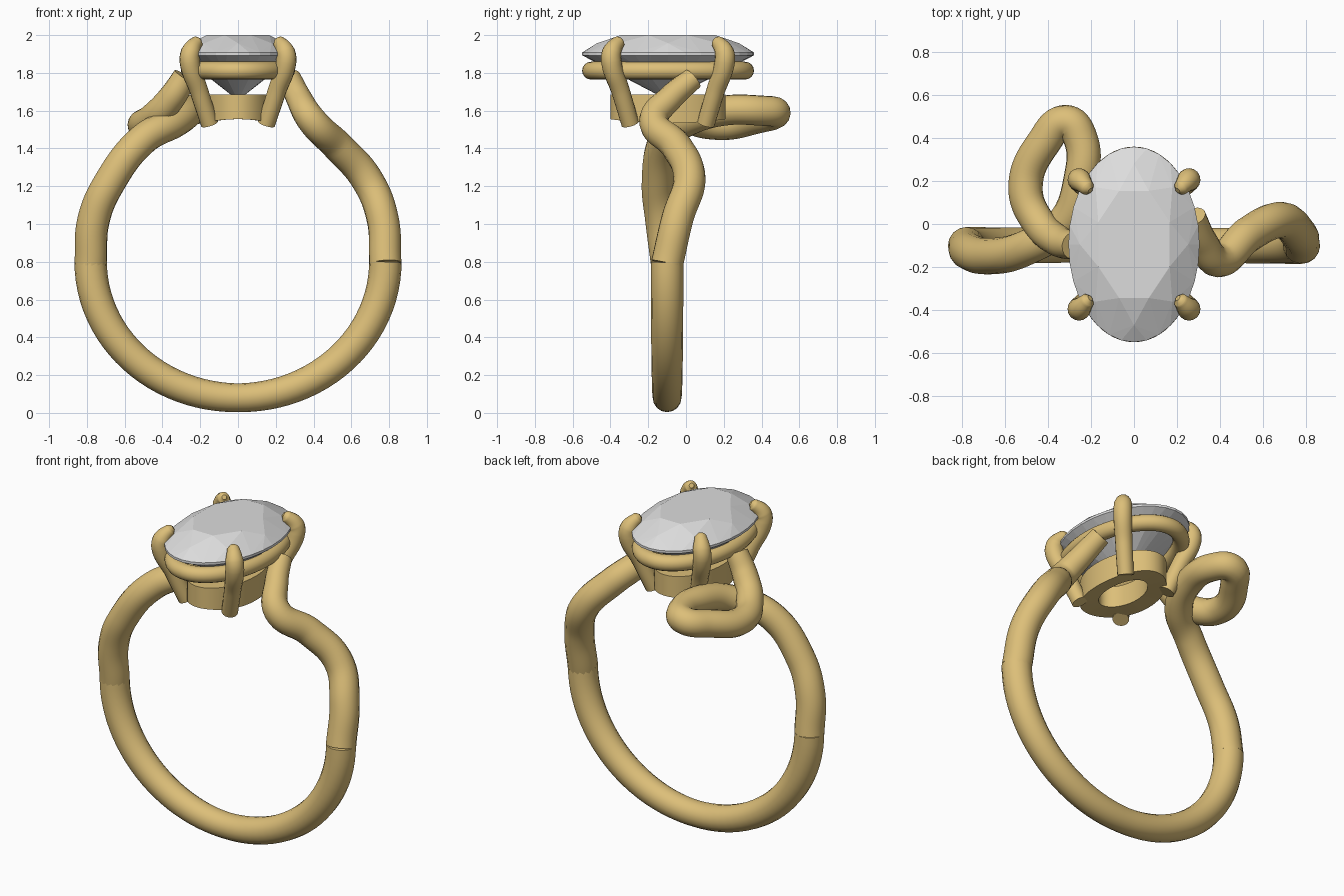
import bpy, bmesh
from math import sin, cos, pi, tau

if "Cube" in bpy.data.objects:
    bpy.data.objects.remove(bpy.data.objects["Cube"], do_unlink=True)

CY = -0.095  # setting centre along y


def material(name, rgb, metallic=0.0):
    m = bpy.data.materials.new(name)
    m.use_nodes = True
    m.diffuse_color = (*rgb, 1)
    m.node_tree.nodes["Principled BSDF"].inputs["Base Color"].default_value = (*rgb, 1)
    return m


GOLD = material("yellow_gold", (0.72, 0.52, 0.19))
STONE = material("pale_stone", (0.72, 0.72, 0.72))


def add_mesh(name, bm, mat, smooth=True):
    bmesh.ops.recalc_face_normals(bm, faces=bm.faces)
    me = bpy.data.meshes.new(name)
    bm.to_mesh(me)
    bm.free()
    me.materials.append(mat)
    ob = bpy.data.objects.new(name, me)
    bpy.context.collection.objects.link(ob)
    if smooth:
        bpy.ops.object.select_all(action='DESELECT')
        bpy.context.view_layer.objects.active = ob
        ob.select_set(True)
        bpy.ops.object.shade_smooth_by_angle(angle=0.7)
    return ob


def tube(name, points, radii, closed=False, smooth_path=True):
    """Round wire swept along a path, with a radius at each point."""
    cu = bpy.data.curves.new(name + "_path", 'CURVE')
    cu.dimensions = '3D'
    cu.bevel_depth = 1.0
    cu.bevel_resolution = 6
    cu.use_fill_caps = True
    cu.resolution_u = 10
    sp = cu.splines.new('BEZIER' if smooth_path else 'POLY')
    pts = sp.bezier_points if smooth_path else sp.points
    pts.add(len(points) - 1)
    for p, co, r in zip(pts, points, radii):
        p.radius = r
        if smooth_path:
            p.co = co
            p.handle_left_type = p.handle_right_type = 'AUTO'
        else:
            p.co = (*co, 1)
    sp.use_cyclic_u = closed
    ob = bpy.data.objects.new(name + "_path", cu)
    bpy.context.collection.objects.link(ob)
    bpy.context.view_layer.update()
    me = ob.evaluated_get(bpy.context.evaluated_depsgraph_get()).to_mesh()
    bm = bmesh.new()
    bm.from_mesh(me)
    bmesh.ops.remove_doubles(bm, verts=bm.verts, dist=0.0005)
    ob.to_mesh_clear()
    bpy.data.objects.remove(ob, do_unlink=True)
    return add_mesh(name, bm, GOLD)


def oval(rx, ry, z, n, phase=0.0):
    return [(rx * cos(tau * (i + phase) / n), CY + ry * sin(tau * (i + phase) / n), z)
            for i in range(n)]


# Lower half of the band, slightly thicker at the sides
steps = [pi + pi * i / 48 for i in range(49)]
tube("lower_band", [(0.78 * cos(a), -0.1, 0.8 + 0.72 * sin(a)) for a in steps],
     [0.076 + 0.01 * abs(cos(a)) for a in steps], smooth_path=False)

# Wavy shoulder on the +x side
tube("left_shoulder",
     [(0.78, -0.1, 0.79), (0.765, -0.045, 1.03), (0.68, 0.018, 1.24), (0.53, -0.05, 1.41),
      (0.39, -0.17, 1.55), (0.32, -0.08, 1.67), (0.275, 0.035, 1.77)],
     [0.086, 0.085, 0.085, 0.083, 0.078, 0.068, 0.06])

# Shoulder on the -x side, curling into a loop before it meets the setting
tube("right_shoulder_loop",
     [(-0.78, -0.1, 0.79), (-0.765, -0.13, 1.02), (-0.68, -0.15, 1.22), (-0.5, -0.11, 1.45),
      (-0.33, 0.0, 1.54), (-0.25, 0.2, 1.6), (-0.25, 0.4, 1.6), (-0.315, 0.474, 1.59),
      (-0.42, 0.38, 1.56), (-0.505, 0.17, 1.525), (-0.44, 0.0, 1.57),
      (-0.35, -0.08, 1.67), (-0.28, -0.1, 1.78)],
     [0.086, 0.086, 0.085, 0.083] + [0.08] * 6 + [0.078, 0.073, 0.065])

# Oval rail under the stone
tube("setting_rail", oval(0.255, 0.408, 1.812, 64), [0.047] * 64,
     closed=True, smooth_path=False)

# Hollow oval base, its underside curved like the finger opening
bm = bmesh.new()
N = 48
rings = [[bm.verts.new(v) for v in oval(rx, ry, z, N)]
         for rx, ry, z in ((0.19, 0.305, 1.555), (0.19, 0.305, 1.685),
                           (0.10, 0.18, 1.685), (0.10, 0.18, 1.555))]
for k in range(4):
    a, b = rings[k], rings[(k + 1) % 4]
    for i in range(N):
        j = (i + 1) % N
        bm.faces.new((a[i], a[j], b[j], b[i]))
for v in rings[0] + rings[3]:
    v.co.z -= 0.6 * v.co.x ** 2
add_mesh("setting_base", bm, GOLD)

# Four prongs leaning out, with tips folded over the stone
for sx, side in ((1, "left"), (-1, "right")):
    for sy, end in ((1, "back"), (-1, "front")):
        path = [(0.15, 0.20, 1.53), (0.205, 0.25, 1.7), (0.255, 0.30, 1.86),
                (0.25, 0.297, 1.91), (0.215, 0.26, 1.965), (0.203, 0.25, 1.975)]
        tube(f"{end}_{side}_prong", [(sx * x, CY + sy * y, z) for x, y, z in path],
             [0.047, 0.049, 0.054, 0.052, 0.034, 0.014])

# Oval brilliant-cut stone: facets come from the hull of its corner rings
bm = bmesh.new()
corners = (oval(0.18, 0.27, 2.0, 8, 0.5) + oval(0.252, 0.376, 1.957, 8)
           + oval(0.305, 0.455, 1.908, 32) + oval(0.305, 0.455, 1.893, 32)
           + oval(0.19, 0.285, 1.80, 8, 0.5) + [(0, CY, 1.655)])
for c in corners:
    bm.verts.new(c)
bmesh.ops.convex_hull(bm, input=bm.verts)
bmesh.ops.dissolve_limit(bm, angle_limit=0.01, verts=bm.verts, edges=bm.edges)
add_mesh("oval_stone", bm, STONE, smooth=False)
